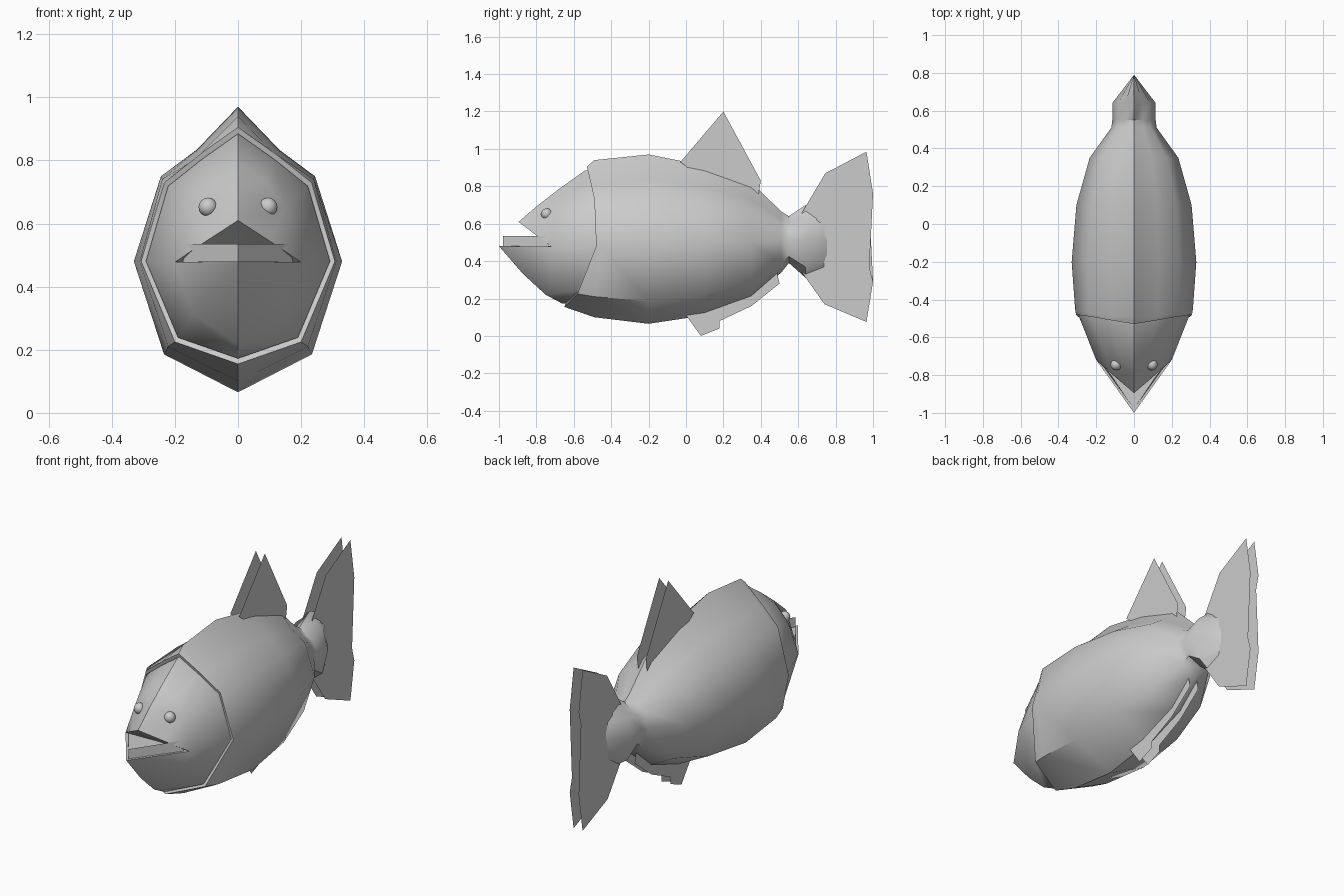
import bpy, bmesh, math
from mathutils import Vector

if "Cube" in bpy.data.objects:
    bpy.data.objects.remove(bpy.data.objects["Cube"])


def finish(bm, name, angle=40):
    bmesh.ops.remove_doubles(bm, verts=bm.verts, dist=0.0005)
    bmesh.ops.recalc_face_normals(bm, faces=bm.faces)
    me = bpy.data.meshes.new(name)
    bm.to_mesh(me)
    bm.free()
    ob = bpy.data.objects.new(name, me)
    bpy.context.collection.objects.link(ob)
    bpy.ops.object.select_all(action='DESELECT')
    ob.select_set(True)
    bpy.context.view_layer.objects.active = ob
    bpy.ops.object.shade_smooth_by_angle(angle=math.radians(angle))
    return ob


def face(bm, pts):
    bm.faces.new([bm.verts.new(p) for p in pts])


def mirrored_face(bm, pts):
    face(bm, pts)
    face(bm, [(-x, y, z) for x, y, z in reversed(pts)])


def loft(bm, halves):
    # bridge half rings running top to bottom, on both sides
    for a, b in zip(halves, halves[1:]):
        for i in range(len(a) - 1):
            quad = []
            for p in (a[i], a[i + 1], b[i + 1], b[i]):
                if all((Vector(p) - Vector(q)).length > 1e-5 for q in quad):
                    quad.append(p)
            if len(quad) > 2:
                mirrored_face(bm, quad)


# Cross-section: fraction of half width, fraction of half height
SECTION = [(0, 1), (0.40, 0.72), (0.74, 0.55), (1, 0), (0.71, -0.71), (0, -1)]


def ring(y, hw, top, bottom, mid):
    return [(fx * hw, y, mid + (fz * (top - mid) if fz > 0 else fz * (mid - bottom)))
            for fx, fz in SECTION]


# Gill rim, curved forward at the bottom
rim = [(0, -0.53, 0.905), (0.12, -0.51, 0.82), (0.233, -0.49, 0.73),
       (0.307, -0.48, 0.48), (0.20, -0.58, 0.225), (0, -0.65, 0.155)]


def shrink(s, dy):
    return [(x * s, y + dy, 0.5 + (z - 0.5) * s) for x, y, z in rim]


# Body with tail stalk
front = ring(-0.49, 0.312, 0.94, 0.10, 0.48)
front[2] = (0.24, -0.47, 0.74)
front[3] = (0.312, -0.45, 0.48)
bm = bmesh.new()
loft(bm, [shrink(0.90, 0.01), rim, front,
          ring(-0.20, 0.33, 0.97, 0.065, 0.48),
          ring(0.10, 0.305, 0.91, 0.11, 0.49),
          ring(0.35, 0.235, 0.82, 0.20, 0.50),
          ring(0.51, 0.12, 0.665, 0.34, 0.51),
          ring(0.55, 0.115, 0.64, 0.39, 0.51),
          ring(0.64, 0.115, 0.70, 0.31, 0.51),
          ring(0.79, 0.0, 0.63, 0.37, 0.51)])
finish(bm, "body", 45)

# Head: cheeks, then snout and lower jaw around an open mouth
corner = (0.20, -0.72, 0.478)
cheek = [(0, -0.68, 0.785), (0.085, -0.69, 0.735), (0.15, -0.70, 0.65),
         corner, (0.14, -0.72, 0.31), (0, -0.75, 0.22)]
brow, snout = (0, -0.79, 0.70), (0, -0.895, 0.61)
chin, jaw_tip = (0, -0.87, 0.33), (0, -1.0, 0.48)
lip = (0.10, -0.81, 0.545)
bm = bmesh.new()
loft(bm, [shrink(0.95, 0.02), shrink(0.95, -0.01), cheek])
for pts in ([cheek[0], cheek[1], brow], [cheek[1], cheek[2], brow],
            [cheek[2], lip, snout, brow], [cheek[2], corner, lip],
            [corner, cheek[4], jaw_tip], [cheek[4], chin, jaw_tip],
            [cheek[4], cheek[5], chin],
            # palate and mouth floor
            [snout, lip, (0, -0.80, 0.55)], [lip, corner, (0, -0.72, 0.482)],
            [lip, (0, -0.72, 0.482), (0, -0.80, 0.55)],
            [corner, jaw_tip, (0, -0.72, 0.482)]):
    mirrored_face(bm, pts)
finish(bm, "head", 42)

# Row of lower teeth as a V-shaped wall
bm = bmesh.new()
mirrored_face(bm, [(0, -0.978, 0.475), (0.175, -0.735, 0.475),
                   (0.165, -0.735, 0.535), (0, -0.978, 0.535)])
finish(bm, "lower_teeth", 20)

# Eyes
for side, label in ((-1, "left"), (1, "right")):
    bm = bmesh.new()
    bmesh.ops.create_uvsphere(bm, u_segments=12, v_segments=8, radius=0.03)
    eye = finish(bm, "eye_" + label, 60)
    eye.location = (side * 0.095, -0.745, 0.652)

# Paired thin fins, outlines in (y, z)
FINS = {
    "dorsal_fin": [(-0.03, 0.93), (0.20, 1.2), (0.40, 0.83), (0.385, 0.74), (0.10, 0.83)],
    "tail_fin": [(0.62, 0.66), (0.745, 0.87), (0.965, 0.985), (1.0, 0.76), (0.94, 0.52),
                 (1.0, 0.29), (0.965, 0.075), (0.74, 0.17), (0.62, 0.34)],
    "belly_fin": [(0.0, 0.11), (0.08, 0.0), (0.18, 0.04), (0.18, 0.08), (0.35, 0.16),
                  (0.50, 0.28), (0.48, 0.37), (0.30, 0.26)],
}
for name, outline in FINS.items():
    bm = bmesh.new()
    mirrored_face(bm, [(0.028, y, z) for y, z in outline])
    bmesh.ops.triangulate(bm, faces=bm.faces)
    finish(bm, name, 20)
